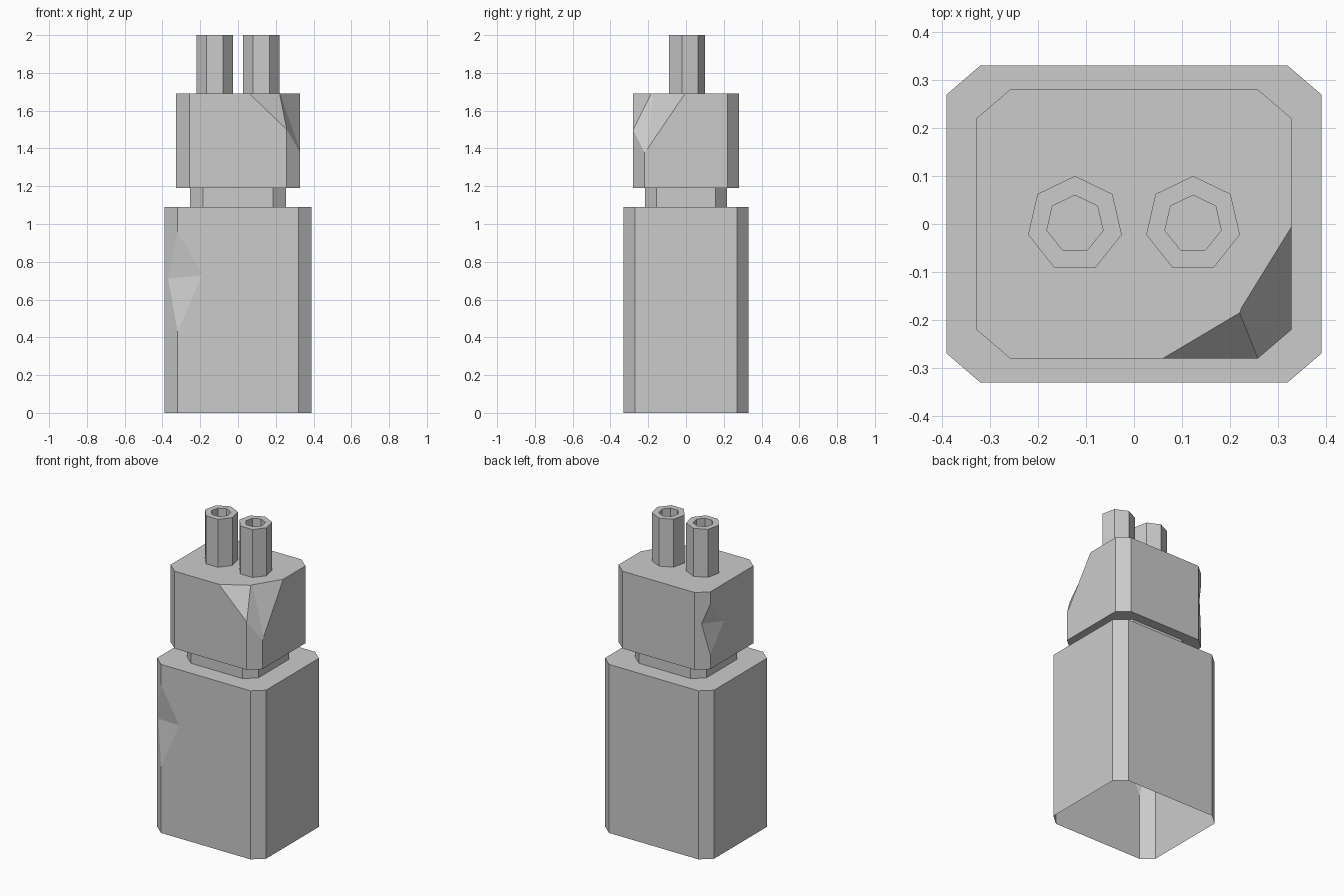
import bpy, bmesh, math
from mathutils import Vector

if "Cube" in bpy.data.objects:
    bpy.data.objects.remove(bpy.data.objects["Cube"])


def finish(bm, name):
    bmesh.ops.recalc_face_normals(bm, faces=bm.faces[:])
    mesh = bpy.data.meshes.new(name)
    bm.to_mesh(mesh)
    bm.free()
    obj = bpy.data.objects.new(name, mesh)
    bpy.context.collection.objects.link(obj)
    return obj


def chamfered(w, d, z, cx=0.07, cy=0.06):
    """Rectangle outline with cut corners."""
    return [(x, y, z) for x, y in (
        (w - cx, -d), (w, cy - d), (w, d - cy), (w - cx, d),
        (cx - w, d), (-w, d - cy), (-w, cy - d), (cx - w, -d))]


def polygon(r, x, z, n=7):
    return [(x + r * math.sin(2 * math.pi * i / n), r * math.cos(2 * math.pi * i / n), z)
            for i in range(n)]


def loft(name, rings):
    """Skin a stack of outlines and cap both ends."""
    bm = bmesh.new()
    loops = [[bm.verts.new(p) for p in ring] for ring in rings]
    for a, b in zip(loops, loops[1:]):
        for i in range(len(a)):
            j = (i + 1) % len(a)
            bm.faces.new((a[i], a[j], b[j], b[i]))
    bm.faces.new(loops[0])
    bm.faces.new(loops[-1])
    return finish(bm, name)


def chip(target, points, scale=1.3):
    """Cut a stone chip: hull of points, grown about the ridge between the first two."""
    pts = [Vector(p) for p in points]
    mid = (pts[0] + pts[1]) / 2
    bm = bmesh.new()
    for p in pts:
        bm.verts.new(mid + (p - mid) * scale)
    bmesh.ops.convex_hull(bm, input=bm.verts[:])
    cutter = finish(bm, "chip_cutter")
    cutter.hide_render = True
    mod = target.modifiers.new("chip", 'BOOLEAN')
    mod.operation = 'DIFFERENCE'
    mod.solver = 'EXACT'
    mod.object = cutter
    bpy.context.view_layer.objects.active = target
    bpy.ops.object.modifier_apply(modifier=mod.name)
    bpy.data.objects.remove(cutter)


# Stack: base, recessed neck and upper block
stack = loft("chimney_stack", [
    chamfered(0.39, 0.33, 0), chamfered(0.39, 0.33, 1.09),
    chamfered(0.255, 0.217, 1.09), chamfered(0.255, 0.217, 1.19),
    chamfered(0.328, 0.28, 1.19), chamfered(0.328, 0.28, 1.69)])

# Chip in the front left edge of the base
chip(stack, [(-0.37, -0.287, 0.71), (-0.19, -0.33, 0.73),
             (-0.32, -0.33, 0.96), (-0.32, -0.33, 0.43)])
# Chip in the back left edge of the upper block
chip(stack, [(-0.289, 0.253, 1.485), (-0.328, 0.08, 1.45),
             (-0.328, 0.22, 1.61), (-0.328, 0.22, 1.285)])
# Broken top corner at the front right, two facets
ridge = [(0.22, -0.185, 1.69), (0.258, -0.28, 1.5)]
chip(stack, ridge + [(0.06, -0.28, 1.69), (0.258, -0.28, 1.69)])
chip(stack, ridge + [(0.328, -0.01, 1.69), (0.328, -0.22, 1.38),
                     (0.328, -0.22, 1.69), (0.258, -0.28, 1.69)])

# Open underside
bm = bmesh.new()
bm.from_mesh(stack.data)
bottom = [f for f in bm.faces if all(v.co.z < 0.001 for v in f.verts)]
bmesh.ops.delete(bm, geom=bottom, context='FACES')
bm.to_mesh(stack.data)
bm.free()

# Seven-sided hollow pots
for side, x in (("left", -0.123), ("right", 0.123)):
    loft("chimney_pot_" + side, [
        polygon(0.1, x, 1.69), polygon(0.1, x, 2.0),
        polygon(0.06, x, 2.0), polygon(0.06, x, 1.88)])
